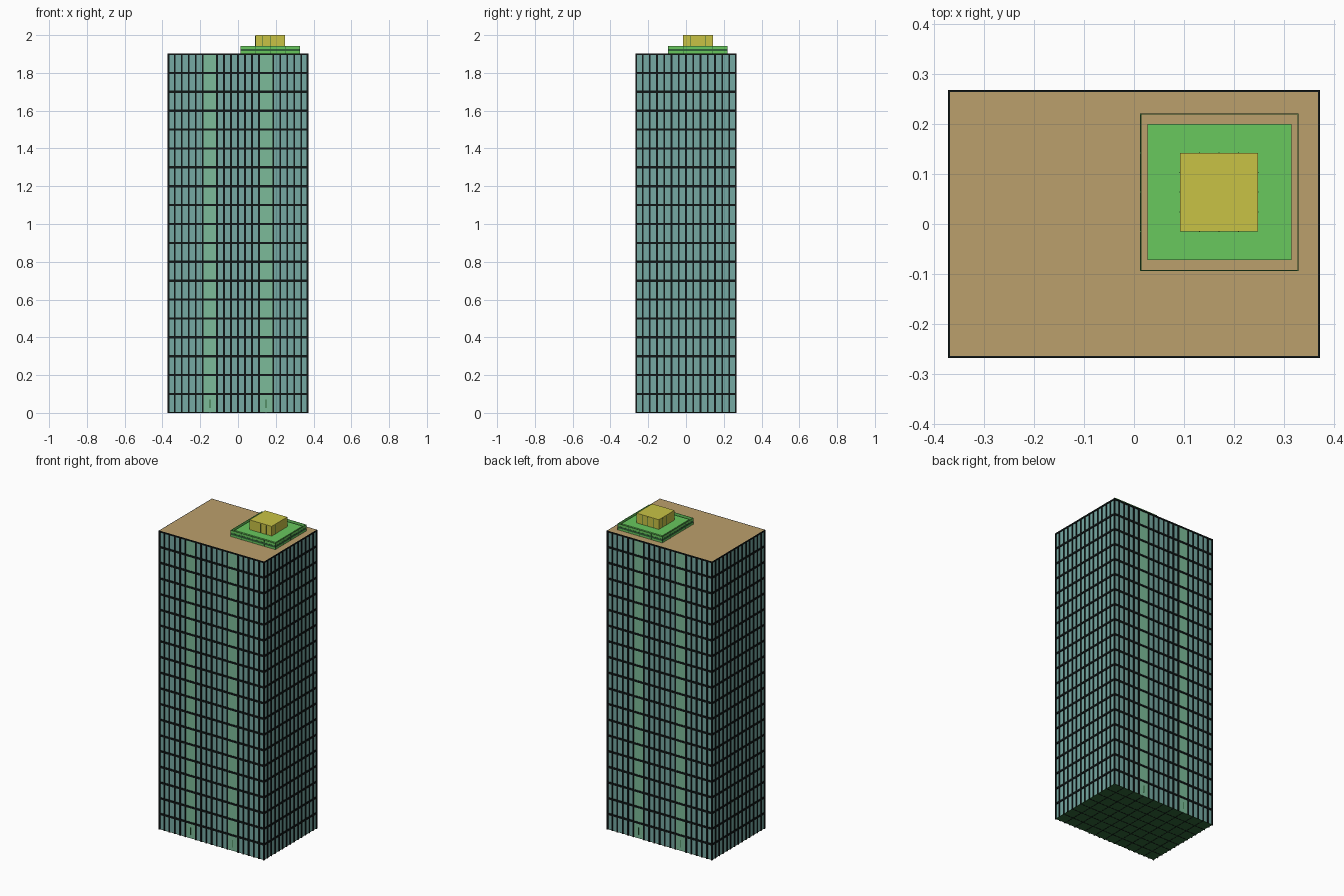
import bpy, bmesh
from mathutils import Matrix, Vector

if "Cube" in bpy.data.objects:
    bpy.data.objects.remove(bpy.data.objects["Cube"])

def mat(name, rgb):
    m = bpy.data.materials.new(name)
    m.diffuse_color = (*rgb, 1)
    m.use_nodes = True
    m.node_tree.nodes["Principled BSDF"].inputs["Base Color"].default_value = m.diffuse_color
    return m

GLASS = mat("teal_glass", (0.18, 0.40, 0.37))
GREEN_GLASS = mat("green_glass", (0.20, 0.50, 0.32))
BLACK = mat("black_frame", (0.005, 0.008, 0.008))
DARK_GREEN = mat("dark_green", (0.03, 0.13, 0.04))
TAN = mat("tan_roof", (0.50, 0.35, 0.15))
GREEN = mat("bright_green", (0.14, 0.58, 0.11))
YELLOW = mat("yellow", (0.58, 0.54, 0.06))

def boxes(name, material, spans):
    """One object out of boxes given as (x0, x1, y0, y1, z0, z1)."""
    bm = bmesh.new()
    for x0, x1, y0, y1, z0, z1 in spans:
        c = Vector((x0 + x1, y0 + y1, z0 + z1)) / 2
        bmesh.ops.create_cube(bm, size=1, matrix=Matrix.Translation(c)
                              @ Matrix.Diagonal((x1 - x0, y1 - y0, z1 - z0, 1)))
    me = bpy.data.meshes.new(name)
    bm.to_mesh(me)
    bm.free()
    me.materials.append(material)
    ob = bpy.data.objects.new(name, me)
    bpy.context.collection.objects.link(ob)

def ring(x0, x1, y0, y1, z0, z1, t):
    """Four bars forming a rectangular ring, t thick inwards."""
    return [(x0, x1, y0, y0 + t, z0, z1), (x0, x1, y1 - t, y1, z0, z1),
            (x0, x0 + t, y0 + t, y1 - t, z0, z1), (x1 - t, x1, y0 + t, y1 - t, z0, z1)]

HX, HY, H = 0.372, 0.268, 1.9      # outer half sizes and height
D = 0.004                          # frame depth in front of the glass
NX, NY, FLOORS = 20, 14, 19
PX, PY = 2 * HX / NX, 2 * HY / NY
W = 0.0045                         # half width of a mullion
GX, GY = HX - D, HY - D

# glass body and base plate
boxes("glass_body", GLASS, [(-GX, GX, -GY, GY, 0.004, H)])
boxes("base_plate", DARK_GREEN, [(-GX, GX, -GY, GY, 0.001, 0.004)])

# wide green bays on the front and back
strips, handles = [], []
for s in (-1, 1):
    x = s * 4 * PX
    for f in (-1, 1):
        a, b = sorted((f * (GY - 0.002), f * (GY + 0.001)))
        strips.append((x - PX, x + PX, a, b, 0.002, H - 0.002))
        a, b = sorted((f * GY, f * (GY + 0.003)))
        handles.append((x - 0.002, x + 0.002, a, b, 0.025, 0.07))
boxes("green_bays", GREEN_GLASS, strips)
boxes("door_handles", DARK_GREEN, handles)

# vertical mullions, left out in the middle of the wide bays
bars = []
for i in range(NX + 1):
    if i in (NX // 2 - 4, NX // 2 + 4):
        continue
    x = min(max(-HX + i * PX, -HX + W), HX - W)
    bars += [(x - W, x + W, -HY, -GY, 0, H), (x - W, x + W, GY, HY, 0, H)]
for j in range(NY + 1):
    y = min(max(-HY + j * PY, -HY + W), HY - W)
    bars += [(-HX, -GX, y - W, y + W, 0, H), (GX, HX, y - W, y + W, 0, H)]
boxes("mullions", BLACK, bars)

# horizontal floor bands
bands = []
for k in range(1, FLOORS + 1):
    z = k * 0.1
    bands += ring(-HX, HX, -HY, HY, z - 0.006, min(z + 0.006, H + 0.003), D)
boxes("floor_bands", BLACK, bands)

# grid of beams under the base
boxes("base_beams", BLACK,
      [(-HX + i * PX - 0.002, -HX + i * PX + 0.002, -GY, GY, 0, 0.002) for i in range(2, NX, 2)]
      + [(-GX, GX, -HY + j * PY - 0.002, -HY + j * PY + 0.002, 0, 0.002) for j in range(2, NY, 2)])

# flat roof
boxes("roof", TAN, [(-GX, GX, -GY, GY, H - 0.004, H + 0.003)])

# roof terrace with thin railing around it
boxes("terrace", GREEN, [(0.027, 0.315, -0.072, 0.2, H, 1.938)])
X0, X1, Y0, Y1 = 0.013, 0.328, -0.093, 0.22
boxes("railing_panels", GREEN, ring(X0, X1, Y0, Y1, H, 1.943, 0.0015))
rail = ring(X0 - 0.001, X1 + 0.001, Y0 - 0.001, Y1 + 0.001, 1.915, 1.927, 0.002)
for i in range(5):
    x, y = X0 + i * (X1 - X0) / 4, Y0 + i * (Y1 - Y0) / 4
    rail += [(x - 0.001, x + 0.001, v - 0.001, v + 0.001, H, 1.943) for v in (Y0, Y1)]
    rail += [(v - 0.001, v + 0.001, y - 0.001, y + 0.001, H, 1.943) for v in (X0, X1)]
boxes("railing_bars", DARK_GREEN, rail)

# penthouse with dark vertical seams
PX0, PX1, PY0, PY1 = 0.092, 0.248, -0.015, 0.142
boxes("penthouse", YELLOW, [(PX0, PX1, PY0, PY1, 1.93, 2.0)])
seams = []
for i in range(1, 4):
    x, y = PX0 + i * (PX1 - PX0) / 4, PY0 + i * (PY1 - PY0) / 4
    seams += [(x - 0.001, x + 0.001, PY0 - 0.0007, PY1 + 0.0007, 1.938, 1.995),
              (PX0 - 0.0007, PX1 + 0.0007, y - 0.001, y + 0.001, 1.938, 1.995)]
boxes("penthouse_seams", DARK_GREEN, seams)
